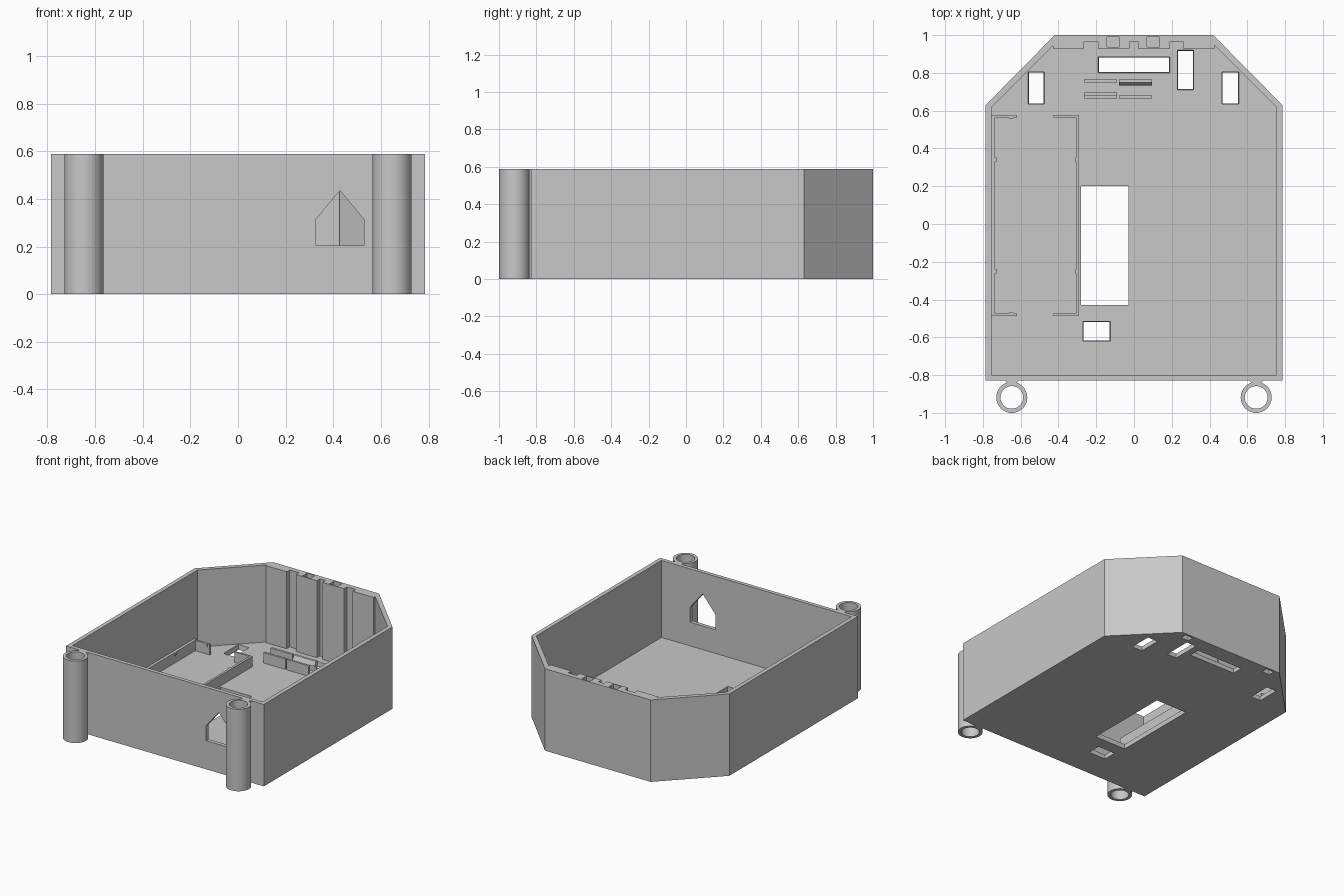
import bpy, bmesh, math

old = bpy.data.objects.get("Cube")
if old:
    bpy.data.objects.remove(old, do_unlink=True)

H = 0.588        # overall height
FLOOR = 0.035    # floor thickness
RIB_TOP = 0.11   # top of the low holders on the floor

grey = bpy.data.materials.new("plain_grey")
grey.use_nodes = True
grey.diffuse_color = (0.58, 0.58, 0.58, 1)
grey.node_tree.nodes["Principled BSDF"].inputs["Base Color"].default_value = (0.58, 0.58, 0.58, 1)


def prism(name, pts, z0, z1, grow=0.0):
    """Extrude an outline in the ground plane; grow widens the top end."""
    cx = sum(p[0] for p in pts) / len(pts)
    cy = sum(p[1] for p in pts) / len(pts)
    bm = bmesh.new()
    low = [bm.verts.new((x, y, z0)) for x, y in pts]
    high = [bm.verts.new((x + math.copysign(grow, x - cx), y + math.copysign(grow, y - cy), z1))
            for x, y in pts]
    bm.faces.new(low)
    bm.faces.new(high)
    for i in range(len(pts)):
        j = (i + 1) % len(pts)
        bm.faces.new((low[i], low[j], high[j], high[i]))
    bmesh.ops.recalc_face_normals(bm, faces=bm.faces)
    mesh = bpy.data.meshes.new(name)
    bm.to_mesh(mesh)
    bm.free()
    mesh.materials.append(grey)
    ob = bpy.data.objects.new(name, mesh)
    bpy.context.collection.objects.link(ob)
    return ob


def box(name, x0, x1, y0, y1, z0, z1, grow=0.0):
    return prism(name, [(x0, y0), (x1, y0), (x1, y1), (x0, y1)], z0, z1, grow)


def circle(cx, cy, r, n=48):
    return [(cx + r * math.cos(math.tau * i / n), cy + r * math.sin(math.tau * i / n))
            for i in range(n)]


def cut(target, cutter):
    """Subtract the cutter from the target and throw the cutter away."""
    cutter.hide_render = True
    mod = target.modifiers.new("cut", "BOOLEAN")
    mod.operation = "DIFFERENCE"
    mod.solver = "EXACT"
    mod.object = cutter
    bpy.context.view_layer.objects.active = target
    bpy.ops.object.modifier_apply(modifier=mod.name)
    bpy.data.objects.remove(cutter, do_unlink=True)


# Outer shell with two chamfered back corners
half = [(0.785, -0.828), (0.785, 0.63), (0.42, 1.0)]
body = prism("case_body", half + [(-x, y) for x, y in reversed(half)], 0, H)

# Cavity, with three upright grooves in the thick back wall
BACK, GROOVE = 0.93, 0.965
inner = [(-0.755, -0.8), (0.755, -0.8), (0.755, 0.618), (0.425, 0.948), (0.425, BACK)]
for x0, x1 in ((0.19, 0.26), (-0.025, 0.02), (-0.265, -0.19)):
    inner += [(x1, BACK), (x1, GROOVE), (x0, GROOVE), (x0, BACK)]
inner += [(-0.43, BACK), (-0.43, 0.943), (-0.755, 0.618)]
cut(body, prism("cavity_cutter", inner, FLOOR, H + 0.1))

# Openings through the floor, slightly wider at the top
for x0, x1, y0, y1, grow in (
        (-0.28, -0.03, -0.43, 0.2, 0),
        (-0.265, -0.13, -0.615, -0.52, 0.006),
        (-0.185, 0.185, 0.805, 0.88, 0.006),
        (0.235, 0.31, 0.715, 0.915, 0.006),
        (-0.555, -0.48, 0.64, 0.8, 0.006),
        (0.47, 0.55, 0.64, 0.8, 0.006)):
    cut(body, box("floor_cutter", x0, x1, y0, y1, -0.01, FLOOR + 0.01, grow))

# Blind pockets: two in the back rim, two under the back wall
for x in (-0.112, 0.102):
    cut(body, box("rim_cutter", x - 0.032, x + 0.032, 0.937, 0.99, H - 0.06, H + 0.1))
for x in (-0.35, 0.35):
    cut(body, box("under_cutter", x - 0.03, x + 0.03, 0.94, 0.985, -0.1, 0.06))

# Gabled window in the front wall
window = prism("window_cutter",
               [(0.327, 0.205), (0.528, 0.205), (0.528, 0.314), (0.428, 0.435), (0.327, 0.314)],
               0.7, 0.9)
for v in window.data.vertices:
    v.co = (v.co.x, -v.co.z, v.co.y)
window.data.flip_normals()
bm = bmesh.new()
bm.from_mesh(window.data)
bmesh.ops.recalc_face_normals(bm, faces=bm.faces)
bm.to_mesh(window.data)
bm.free()
cut(body, window)

# Hinge tubes on flared webs in front
for side, s in (("left", 1), ("right", -1)):
    cx, cy = s * 0.647, -0.918
    tube = prism(side + "_tube", circle(cx, cy, 0.082), 0, H)
    cut(tube, prism("bore_cutter", circle(cx, cy, 0.06), -0.1, H + 0.1))
    bpy.ops.object.select_all(action="DESELECT")
    tube.select_set(True)
    bpy.context.view_layer.objects.active = tube
    bpy.ops.object.shade_smooth_by_angle(angle=math.radians(30))
    prism(side + "_tube_web",
          [(cx - 0.027, -0.848), (cx + 0.027, -0.848), (cx + 0.027, -0.838),
           (cx + 0.038, -0.826), (cx - 0.038, -0.826), (cx - 0.027, -0.838)], 0, H)

# Low tray on the floor: two rails with returned ends and small clips
Z0 = FLOOR - 0.005
box("tray_right_rail", -0.757, -0.735, -0.488, 0.578, Z0, RIB_TOP)
box("tray_left_rail", -0.306, -0.29, -0.488, 0.578, Z0, RIB_TOP)
for end, y, d in (("back", 0.565, -1), ("front", -0.488, 1)):
    box("tray_%s_right_return" % end, -0.736, -0.62, y, y + 0.013, Z0, RIB_TOP)
    box("tray_%s_left_return" % end, -0.425, -0.305, y, y + 0.013, Z0, RIB_TOP)
    face = y + 0.0065 + d * 0.0065
    box("tray_%s_clip" % end, -0.662, -0.637, min(face, face + d * 0.007),
        max(face, face + d * 0.007), RIB_TOP - 0.02, RIB_TOP)
for y in (0.34, -0.25):
    box("tray_right_clip", -0.736, -0.729, y - 0.012, y + 0.012, RIB_TOP - 0.02, RIB_TOP)
    box("tray_left_clip", -0.312, -0.305, y - 0.012, y + 0.012, RIB_TOP - 0.02, RIB_TOP)

# Board holder ribs near the back
for x0, x1, y0, y1 in ((-0.265, -0.09, 0.748, 0.765), (-0.08, 0.095, 0.75, 0.765),
                       (-0.265, -0.09, 0.665, 0.68), (-0.08, 0.095, 0.665, 0.68)):
    box("board_rib", x0, x1, y0, y1, Z0, RIB_TOP)
box("board_stop", -0.265, -0.09, 0.68, 0.695, Z0, RIB_TOP - 0.03)

# Sloped catch on the back rib
catch = box("board_catch", -0.08, 0.095, 0.732, 0.751, RIB_TOP - 0.03, RIB_TOP)
for v in catch.data.vertices:
    if v.co.z > RIB_TOP - 0.01 and v.co.y < 0.74:
        v.co.y = 0.748
